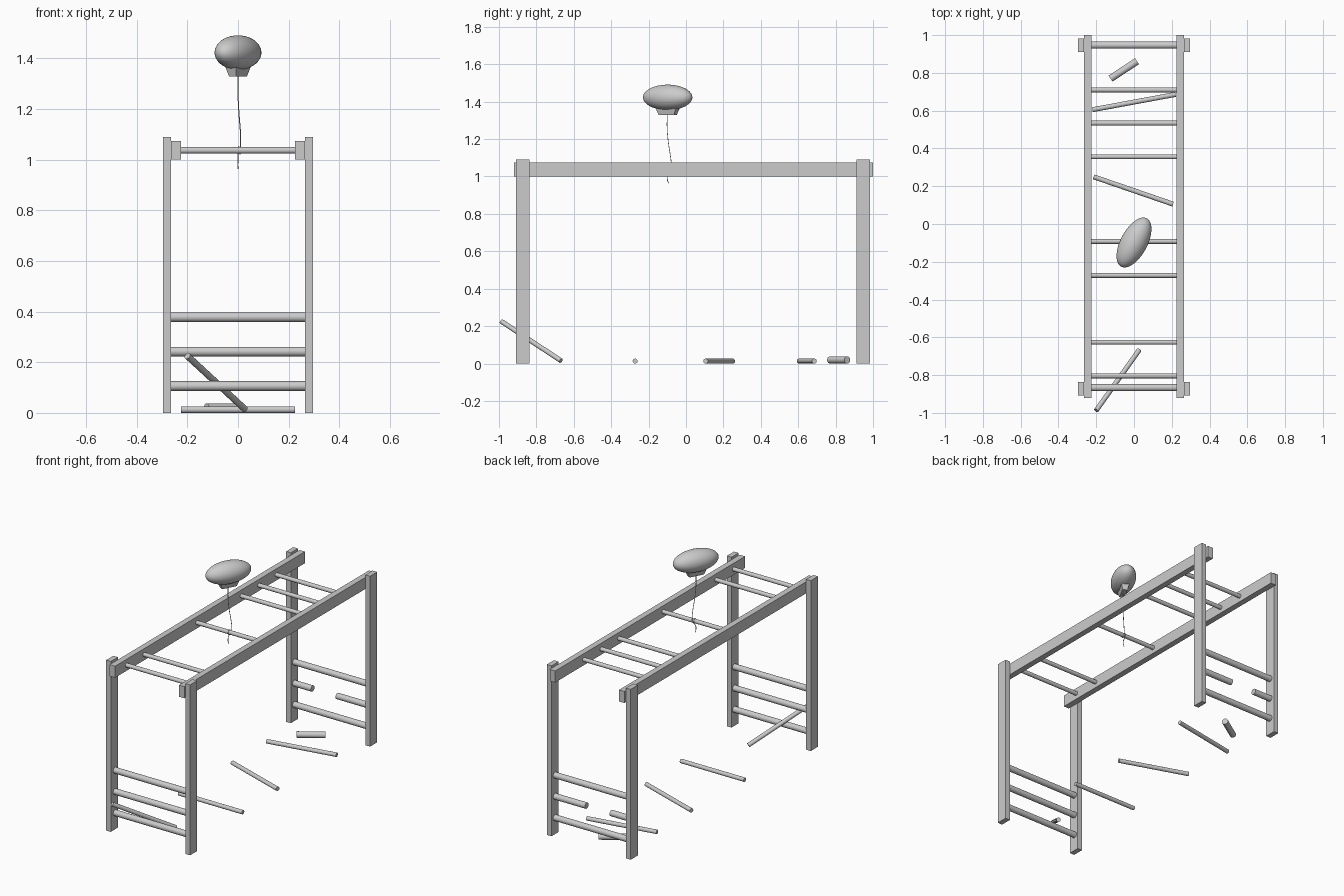
import bpy, bmesh, math
from mathutils import Vector, Matrix

if "Cube" in bpy.data.objects:
    bpy.data.objects.remove(bpy.data.objects["Cube"])


def finish(name, bm, smooth=False):
    bmesh.ops.recalc_face_normals(bm, faces=bm.faces)
    me = bpy.data.meshes.new(name)
    bm.to_mesh(me)
    bm.free()
    ob = bpy.data.objects.new(name, me)
    bpy.context.collection.objects.link(ob)
    if smooth:
        bpy.ops.object.select_all(action='DESELECT')
        ob.select_set(True)
        bpy.context.view_layer.objects.active = ob
        bpy.ops.object.shade_smooth_by_angle(angle=math.radians(40))
    return ob


def box(name, lo, hi):
    lo, hi = Vector(lo), Vector(hi)
    bm = bmesh.new()
    bmesh.ops.create_cube(bm, size=1, matrix=Matrix.Translation((lo + hi) / 2)
                          @ Matrix.Diagonal((*(hi - lo), 1)))
    return finish(name, bm)


def rod(name, a, b, r):
    a, b = Vector(a), Vector(b)
    d = b - a
    m = Matrix.Translation((a + b) / 2) @ d.to_track_quat('Z', 'Y').to_matrix().to_4x4()
    bm = bmesh.new()
    bmesh.ops.create_cone(bm, cap_ends=True, segments=24, radius1=r, radius2=r,
                          depth=d.length, matrix=m)
    return finish(name, bm, True)


R, T = 0.013, 0.019   # thin overhead rungs, thick ladder rungs

# Posts and top rails
for side, s in (("left", -1), ("right", 1)):
    x0, x1, x2 = sorted((s * 0.226, s * 0.264, s * 0.297), key=abs)
    box(side + "_rail", (min(x0, x1), -0.92, 1.0), (max(x0, x1), 1.0, 1.074))
    for end, y in (("front", -0.873), ("back", 0.947)):
        box(f"{end}_{side}_post", (min(x1, x2), y - 0.036, 0),
            (max(x1, x2), y + 0.036, 1.09))

# Overhead rungs still in place
for y in (-0.804, -0.626, -0.092, 0.356, 0.534, 0.71):
    rod("overhead_rung", (-0.23, y, 1.037), (0.23, y, 1.037), R)

# End ladders, the back middle rung is broken
for z in (0.106, 0.242, 0.378):
    rod("front_ladder_rung", (-0.268, -0.866, z), (0.268, -0.866, z), T)
    if z == 0.242:
        rod("broken_rung_left", (-0.268, 0.947, z), (-0.135, 0.947, z), T)
        rod("broken_rung_right", (0.04, 0.947, z), (0.268, 0.947, z), T)
    else:
        rod("back_ladder_rung", (-0.268, 0.947, z), (0.268, 0.947, z), T)

# Fallen rungs on the ground
for a, b in (((-0.22, 0.605, R), (0.22, 0.686, R)),
             ((-0.214, 0.25, R), (0.207, 0.105, R)),
             ((-0.226, -0.272, R), (0.226, -0.272, R)),
             ((-0.2, -0.987, 0.225), (0.027, -0.668, 0.015))):
    rod("fallen_rung", a, b, R)
rod("fallen_rung_piece", (-0.124, 0.77, T), (0.016, 0.862, T), T)

# Airship hull
place = Matrix.Translation((0, -0.098, 0)) @ Matrix.Rotation(math.radians(-28), 4, 'Z')
bm = bmesh.new()
bmesh.ops.create_uvsphere(bm, u_segments=40, v_segments=24, radius=1,
                          matrix=place @ Matrix.Translation((0, 0, 1.423))
                          @ Matrix.Diagonal((0.071, 0.145, 0.068, 1)))
finish("airship_hull", bm, True)

# Tapered gondola
bm = bmesh.new()
rings = [[bm.verts.new(place @ Vector((sx * w, sy * h, z)))
          for sx, sy in ((-1, -1), (1, -1), (1, 1), (-1, 1))]
         for w, h, z in ((0.015, 0.047, 1.329), (0.026, 0.063, 1.372))]
for i in range(4):
    j = (i + 1) % 4
    bm.faces.new((rings[0][i], rings[0][j], rings[1][j], rings[1][i]))
for ring in rings:
    bm.faces.new(ring)
finish("airship_gondola", bm)

# Mooring rope wound once round the rung
pts = [(0, -0.1, 1.335), (0, -0.101, 1.26), (0.004, -0.094, 1.18), (0.01, -0.082, 1.1)]
for k in range(9):
    a = math.radians(-45 * k)
    pts.append((0.01 - 0.0012 * k, -0.092 + 0.0145 * math.cos(a), 1.037 + 0.0145 * math.sin(a)))
pts += [(0, -0.1, 1.0), (-0.001, -0.099, 0.98), (0, -0.092, 0.963)]
cu = bpy.data.curves.new("mooring_rope", 'CURVE')
cu.dimensions = '3D'
cu.bevel_depth = 0.002
cu.bevel_resolution = 1
cu.use_fill_caps = True
cu.resolution_u = 4
sp = cu.splines.new('BEZIER')
sp.bezier_points.add(len(pts) - 1)
for p, co in zip(sp.bezier_points, pts):
    p.co = co
    p.handle_left_type = p.handle_right_type = 'AUTO'
bpy.context.collection.objects.link(bpy.data.objects.new("mooring_rope", cu))
